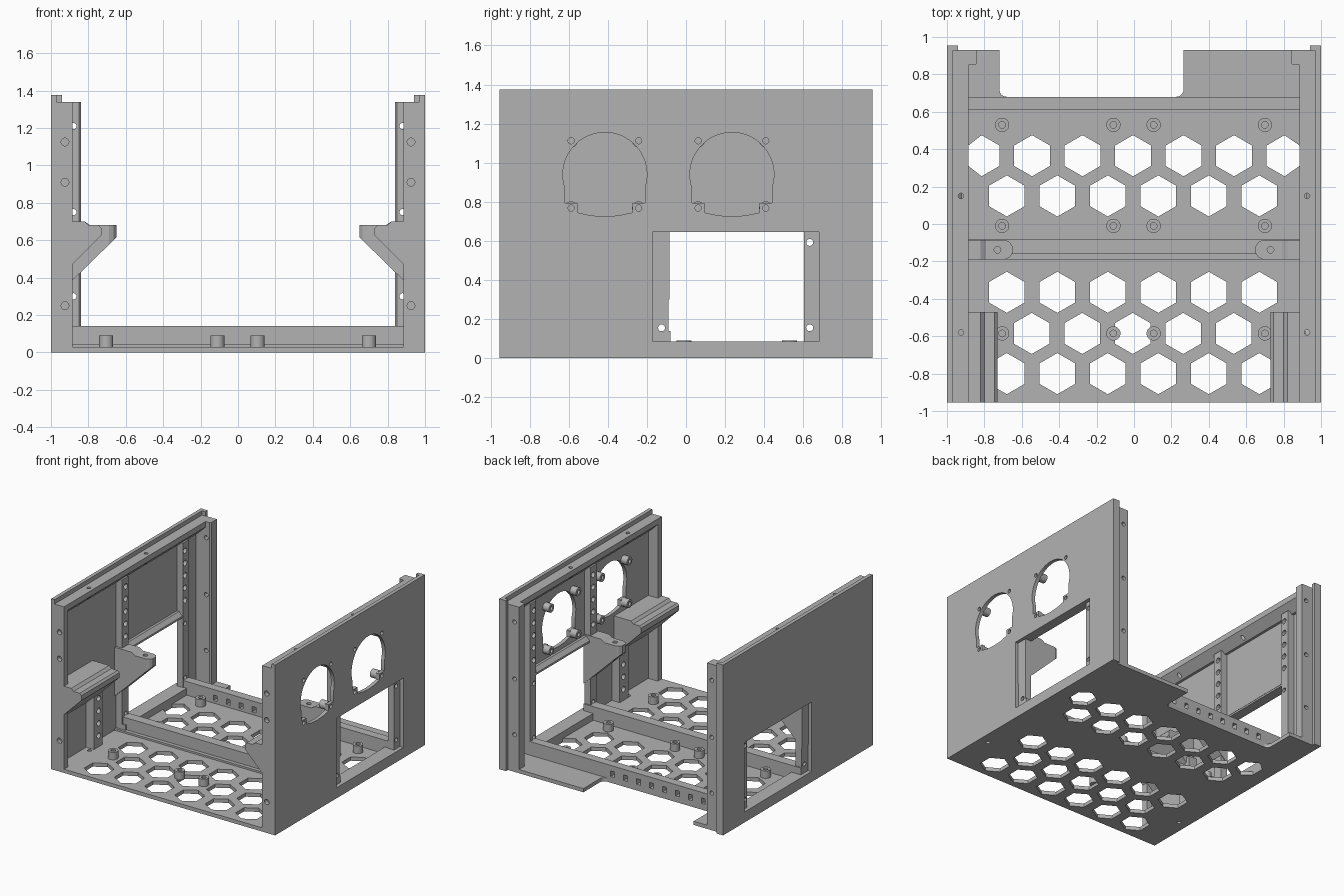
import bpy, bmesh
from math import sin, cos, pi, radians

cube = bpy.data.objects.get("Cube")
if cube:
    bpy.data.objects.remove(cube, do_unlink=True)

grey = bpy.data.materials.new("mid grey")
grey.use_nodes = True
GREY = (0.45, 0.45, 0.45, 1)
grey.diffuse_color = GREY
grey.node_tree.nodes["Principled BSDF"].inputs["Base Color"].default_value = GREY


# A solid is (outline, axis, low, high): a flat outline extruded along an axis
def rect(u0, u1, v0, v1):
    return [(u0, v0), (u1, v0), (u1, v1), (u0, v1)]


def box(x0, x1, y0, y1, z0, z1):
    return (rect(x0, x1, y0, y1), "z", z0, z1)


def ring(u, v, r, n=20, turn=0.0):
    return [(u + r * cos(turn + 2 * pi * i / n), v + r * sin(turn + 2 * pi * i / n))
            for i in range(n)]


def flip(solid, s):
    """Mirror a solid across the middle when s is -1."""
    pts, axis, lo, hi = solid
    if axis == "x":
        return (pts, axis, s * lo, s * hi)
    return ([(u * s, v) for u, v in pts], axis, lo, hi)


def mesh_of(name, solids):
    bm = bmesh.new()
    place = {"x": lambda u, v, w: (w, u, v),
             "y": lambda u, v, w: (u, w, v),
             "z": lambda u, v, w: (u, v, w)}
    for pts, axis, lo, hi in solids:
        f = place[axis]
        face = bm.faces.new([bm.verts.new(f(u, v, lo)) for u, v in pts])
        out = bmesh.ops.extrude_face_region(bm, geom=[face])["geom"]
        new = [e for e in out if isinstance(e, bmesh.types.BMVert)]
        bmesh.ops.translate(bm, verts=new, vec=f(0, 0, hi - lo))
    bmesh.ops.recalc_face_normals(bm, faces=bm.faces)
    me = bpy.data.meshes.new(name)
    bm.to_mesh(me)
    bm.free()
    me.materials.append(grey)
    ob = bpy.data.objects.new(name, me)
    bpy.context.collection.objects.link(ob)
    return ob


def make(name, solids, cuts=(), s=1):
    ob = mesh_of(name, [flip(p, s) for p in solids])
    bpy.ops.object.select_all(action="DESELECT")
    bpy.context.view_layer.objects.active = ob
    ob.select_set(True)
    if cuts:
        cutter = mesh_of("cutter", [flip(p, s) for p in cuts])
        cutter.hide_render = True
        mod = ob.modifiers.new("cut", "BOOLEAN")
        mod.operation = "DIFFERENCE"
        mod.solver = "EXACT"
        mod.object = cutter
        bpy.ops.object.modifier_apply(modifier=mod.name)
        bpy.data.objects.remove(cutter, do_unlink=True)
    bpy.ops.object.shade_smooth_by_angle(angle=radians(25))
    return ob


# Floor: notched back edge with rounded inner corners, hexagon vents
FRONT, BACK, IN, SKIN = -0.955, 0.93, 0.885, 0.97
R = 0.04
arc = [i * pi / 12 for i in range(7)]
notch_right = [(0.265 - R + R * cos(a), 0.68 + R - R * sin(a)) for a in arc]
notch_left = [(-0.72 + R - R * sin(a), 0.68 + R - R * cos(a)) for a in arc]
floor = ([(-SKIN, FRONT), (SKIN, FRONT), (SKIN, BACK), (0.265, BACK)]
         + notch_right + notch_left + [(-0.72, BACK), (-SKIN, BACK)])
vents = []
for y, first, count in ((0.365, -0.815, 7), (0.15, -0.68, 6), (-0.365, -0.68, 6),
                        (-0.585, -0.547, 5), (-0.8, -0.68, 6)):
    for i in range(count):
        hexagon = ring(first + 0.27 * i, y, 0.11, 6, pi / 6)
        vents.append(([(max(-IN, min(IN, u)), v) for u, v in hexagon], "z", -0.1, 0.1))
floor_holes = [(ring(x, y, 0.016, 12), "z", -0.1, 0.1)
               for x in (-0.92, 0.92) for y in (-0.58, 0.885)]
make("floor", [(floor, "z", 0, 0.03)], vents + floor_holes)

# Cross bars: solid middle rib, slotted back bar
make("middle_rib", [box(-SKIN, SKIN, -0.16, -0.08, 0.02, 0.14)])
make("middle_rib_foot", [box(-SKIN, SKIN, -0.19, -0.16, 0.02, 0.045)])
slots = [box(x - 0.016, x + 0.016, 0.5, 0.8, 0.05, 0.095)
         for x in [0.18 - 0.116 * i for i in range(8)]]
make("back_bar", [box(-SKIN, SKIN, 0.61, 0.68, 0.02, 0.14)], slots)

# Circuit board standoffs
spots = [(x, y) for x in (-0.705, -0.11, 0.105, 0.70) for y in (0.53, -0.01, -0.585)]
make("standoffs", [(ring(x, y, 0.038), "z", 0.025, 0.09) for x, y in spots],
     [(ring(x, y, 0.018, 12), "z", 0.04, 0.2) for x, y in spots])


# Fan opening: round above, squared steps around the two lower screws
def fan_outline(cy, cz):
    top = [(0.215 * cos(a), 0.215 * sin(a))
           for a in [radians(-18 + 216 * i / 36) for i in range(37)]]
    low = [(-0.205, -0.145), (-0.14, -0.145), (-0.14, -0.195), (-0.07, -0.21),
           (0, -0.215), (0.07, -0.21), (0.14, -0.195), (0.14, -0.145), (0.205, -0.145)]
    return [(cy + u, cz + v) for u, v in top + low]


fans = [(-0.415, 0.94), (0.235, 0.94)]
fan_screws = [(cy + dy, cz + dz) for cy, cz in fans
              for dy in (-0.173, 0.173) for dz in (-0.172, 0.172)]
screw_holes = [(ring(y, z, 0.016, 12), "x", 0.8, 1.1) for y, z in fan_screws]

# Shelf bracket profiles (outwards x, z)
front_profile = [(0.975, 0.385), (IN, 0.47), (0.73, 0.625), (0.73, 0.665), (0.745, 0.68),
                 (0.80, 0.68), (0.82, 0.70), (0.975, 0.70)]
middle_profile = [(0.975, 0.30), (IN, 0.385), (0.65, 0.615), (0.65, 0.68),
                  (0.79, 0.68), (0.82, 0.70), (0.975, 0.70)]

for s, side in ((1, "left"), (-1, "right")):
    # Outer panel with window, and fan openings on one side only
    cuts = [(rect(-0.172, 0.68, 0.085, 0.645), "x", 0.9, 1.1)]
    if s == 1:
        cuts += [(fan_outline(*c), "x", 0.9, 1.1) for c in fans] + screw_holes
        make("fan_screw_bosses", [(ring(y, z, 0.034), "x", 0.915, 0.975)
                                  for y, z in fan_screws], screw_holes)
    make(side + "_panel", [(rect(FRONT, 0.955, 0, 1.375), "x", SKIN, 1)], cuts, s)
    make(side + "_back_lip", [box(0.94, 0.98, 0.925, 0.955, 0, 1.375)], (), s)

    # Front post, stepped back post and top rail, each with screw holes
    make(side + "_front_post", [box(IN, 0.98, FRONT, -0.905, 0, 1.34)],
         [(ring(0.925, z, 0.021, 14), "y", -1.1, -0.92) for z in (0.25, 0.91, 1.125)], s)
    back_post = [(0.98, 0.85), (IN, 0.85), (0.85, 0.85), (0.84, 0.86), (0.84, BACK),
                 (0.98, BACK)]
    make(side + "_back_post", [(back_post, "z", 0, 1.34)],
         [(ring(0.88, z, 0.017, 12), "y", 0.7, 1.1) for z in (0.3, 0.75, 1.21)], s)
    rail = [(0.98, 1.23), (0.95, 1.23), (IN, 1.295), (IN, 1.34), (0.98, 1.34)]
    make(side + "_top_rail", [(rail, "y", -0.91, 0.86)],
         [(ring(0.925, y, 0.015, 12), "z", 1, 1.5) for y in (-0.58, 0.15)], s)

    # Window surround: sill, ledge and two drilled uprights
    make(side + "_window_sill", [box(IN, 0.98, -0.172, 0.68, 0.02, 0.085)], (), s)
    ledge = [(0.98, 0.645), (0.92, 0.645), (0.92, 0.66), (0.95, 0.69), (0.98, 0.69)]
    make(side + "_window_ledge", [(ledge, "y", -0.1, 0.62)], (), s)
    for part, y0, y1, yc in (("middle", -0.172, -0.09, -0.125), ("rear", 0.605, 0.68, 0.633)):
        holes = [(ring(yc, z, 0.018, 12), "x", 0.8, 1.1) for z in (0.155, 0.592)]
        holes += [(ring(yc, 0.78 + 0.1 * i, 0.022, 12), "x", 0.8, 0.955) for i in range(5)]
        make(side + "_" + part + "_upright", [box(0.915, SKIN, y0, y1, 0.02, 1.25)], holes, s)

    # Lower drilled upright under the front shelf
    make(side + "_front_upright", [box(0.9, 0.98, -0.55, -0.44, 0.02, 0.5)],
         [(ring(-0.49, 0.12 + 0.1 * i, 0.022, 12), "x", 0.8, 0.955) for i in range(4)], s)

    # Shelf brackets; the middle one has a rounded nose and a screw hole
    make(side + "_front_shelf", [(front_profile, "y", FRONT, -0.47)], (), s)
    nose = [(0.6, y) for y in (-0.3, 0.0)]
    corner_lo = [(0.5, -0.3), (0.7, -0.3), (0.7, -0.195), (0.665, -0.178), (0.645, -0.15),
                 (0.5, -0.15)]
    corner_hi = [(u, -0.275 - v) for u, v in corner_lo]
    make(side + "_middle_shelf", [(middle_profile, "y", -0.19, -0.085)],
         [(corner_lo, "z", 0.5, 0.8), (corner_hi, "z", 0.5, 0.8),
          (ring(0.73, -0.138, 0.018, 12), "z", 0.4, 0.8)], s)
